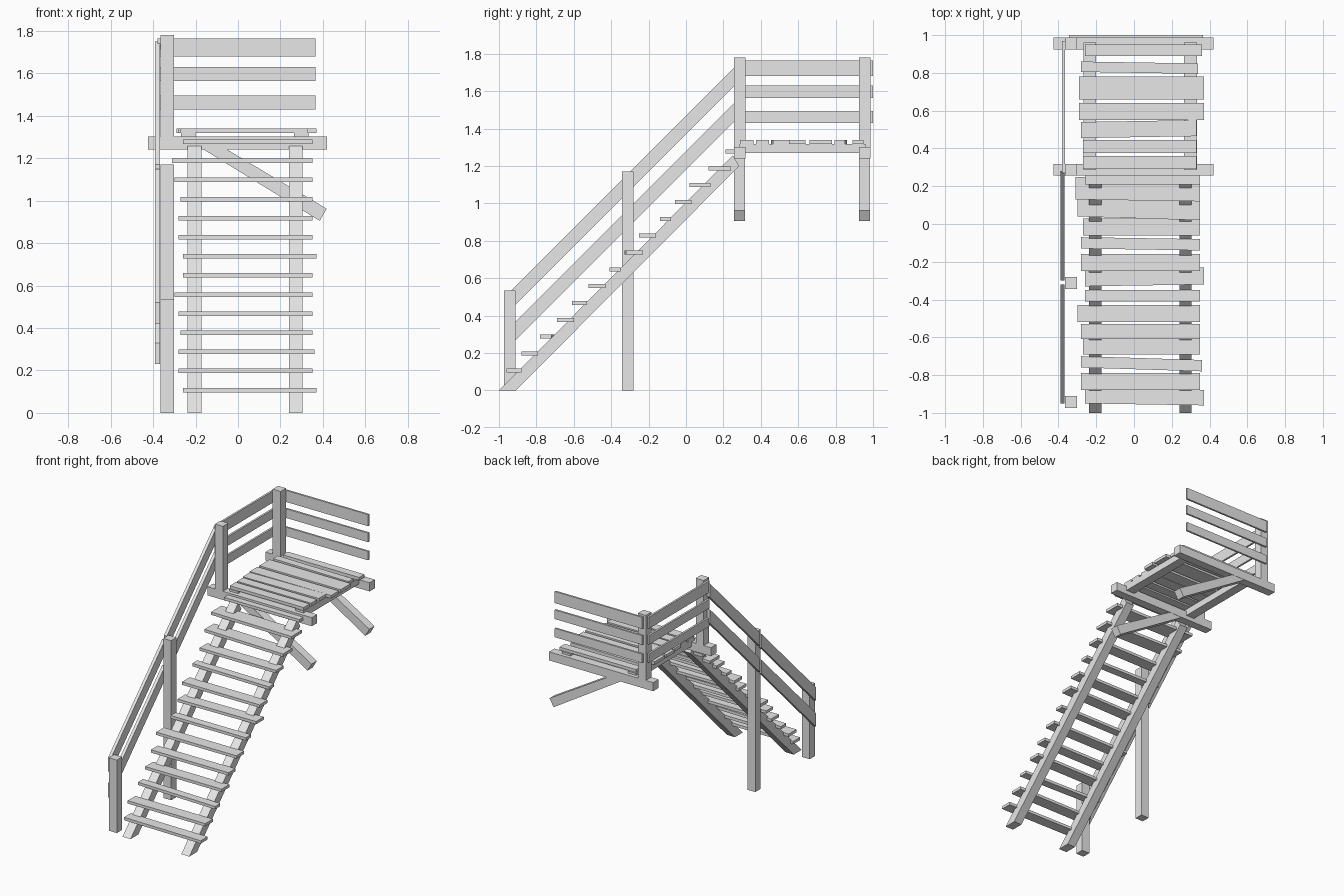
import bpy
import bmesh
from mathutils import Vector

cube = bpy.data.objects.get("Cube")
if cube:
    bpy.data.objects.remove(cube, do_unlink=True)

# Plain grey timber
wood = bpy.data.materials.new("grey_timber")
wood.use_nodes = True
wood.diffuse_color = (0.8, 0.8, 0.8, 1)
wood.node_tree.nodes["Principled BSDF"].inputs["Base Color"].default_value = (0.8, 0.8, 0.8, 1)


def prism(name, outline, axis, start, end):
    """Extrude a flat outline along one axis; outline uses the other two axes in order."""
    def place(p, level):
        co = list(p)
        co.insert(axis, level)
        return Vector(co)

    bm = bmesh.new()
    face = bm.faces.new([bm.verts.new(place(p, start)) for p in outline])
    grown = bmesh.ops.extrude_face_region(bm, geom=[face])
    for v in grown["geom"]:
        if isinstance(v, bmesh.types.BMVert):
            v.co[axis] = end
    bmesh.ops.recalc_face_normals(bm, faces=bm.faces)
    mesh = bpy.data.meshes.new(name)
    bm.to_mesh(mesh)
    bm.free()
    mesh.materials.append(wood)
    obj = bpy.data.objects.new(name, mesh)
    bpy.context.collection.objects.link(obj)
    return obj


def beam(name, x, y, z):
    """Straight box given its range on each axis."""
    outline = [(x[0], y[0]), (x[1], y[0]), (x[1], y[1]), (x[0], y[1])]
    return prism(name, outline, 2, z[0], z[1])


def plank(name, left, right, y_left, y_right, bottom, thickness):
    """Roughly sawn board whose two ends may differ in width and position."""
    outline = [(left, y_left[0]), (right, y_right[0]), (right, y_right[1]), (left, y_left[1])]
    return prism(name, outline, 2, bottom, bottom + thickness)


# Stringers carrying the stairs
stringer = [(-1, 0), (-0.91, 0), (0.285, 1.2), (0.25, 1.257)]
for side, x in (("right", -0.237), ("left", 0.24)):
    prism(f"stair_stringer_{side}", stringer, 0, x, x + 0.065)

# Treads: left end, right end, front edge, back edge, skew of the right end
treads = [
    (-.26, .37, -.95, -.87, -.01), (-.28, .35, -.88, -.79, 0),
    (-.28, .36, -.76, -.7, -.02), (-.27, .35, -.69, -.6, 0),
    (-.28, .35, -.61, -.53, 0), (-.3, .35, -.52, -.43, 0),
    (-.26, .35, -.41, -.35, 0), (-.26, .37, -.33, -.24, .01),
    (-.28, .35, -.25, -.16, 0), (-.28, .35, -.13, -.07, -.01),
    (-.27, .35, -.06, .03, 0), (-.3, .35, .04, .15, -.02),
    (-.31, .35, .13, .25, -.01), (-.26, .35, .21, .28, 0),
]
for i, (left, right, front, back, skew) in enumerate(treads):
    plank(f"tread_{i + 1}", left, right, (front, back),
          (front + skew, back + skew), 0.097 + 0.09 * i, 0.021)

# Landing: cross beams, diagonal braces and joists
brace = [(-0.055, 1.243), (0.418, 0.962), (0.385, 0.905), (-0.165, 1.243)]
landing_ends = {"front": 0.256, "back": 0.925}
for end, y in landing_ends.items():
    beam(f"cross_beam_{end}", (-0.425, 0.42), (y, y + 0.062), (1.24, 1.303))
    prism(f"brace_{end}", brace, 1, y, y + 0.06)
for side, x in (("right", -0.268), ("left", 0.265)):
    beam(f"joist_{side}", (x, x + 0.068), (0.285, 0.96), (1.27, 1.318))

# Landing boards: left end, right end, front edge, back edge, skew
boards = [
    (-.27, .33, .29, .36, 0), (-.27, .33, .375, .445, 0),
    (-.28, .33, .455, .54, .01), (-.29, .37, .55, .64, 0),
    (-.29, .37, .66, .78, 0), (-.28, .34, .805, .86, -.01),
    (-.26, .36, .89, .95, 0),
]
for i, (left, right, front, back, skew) in enumerate(boards):
    plank(f"landing_board_{i + 1}", left, right, (front, back),
          (front + skew, back + skew), 1.318, 0.022)

# Railing posts
posts = [("bottom", -0.973, 0, 0.535), ("middle", -0.343, 0, 1.17),
         ("landing_front", 0.256, 1.3, 1.78), ("landing_back", 0.925, 1.3, 1.78)]
for name, y, low, high in posts:
    beam(f"post_{name}", (-0.366, -0.302), (y, y + 0.062), (low, high))

# Landing rails on the side and the back
for name, low, high in (("lower", 1.43, 1.495), ("middle", 1.563, 1.63), ("upper", 1.68, 1.765)):
    beam(f"side_rail_{name}", (-0.38, -0.366), (0.27, 0.97), (low, high))
    beam(f"back_rail_{name}", (-0.345, 0.365), (0.986, 1), (low, high))

# Sloping stair rails in two lengths, rising one to one
for name, rise in (("lower", 1.28), ("upper", 1.47)):
    for part, y0, y1 in (("bottom", -0.95, -0.32), ("top", -0.3, 0.28)):
        outline = [(y0, y0 + rise - 0.1), (y1, y1 + rise - 0.1), (y1, y1 + rise), (y0, y0 + rise)]
        prism(f"stair_rail_{name}_{part}", outline, 0, -0.39, -0.367)
